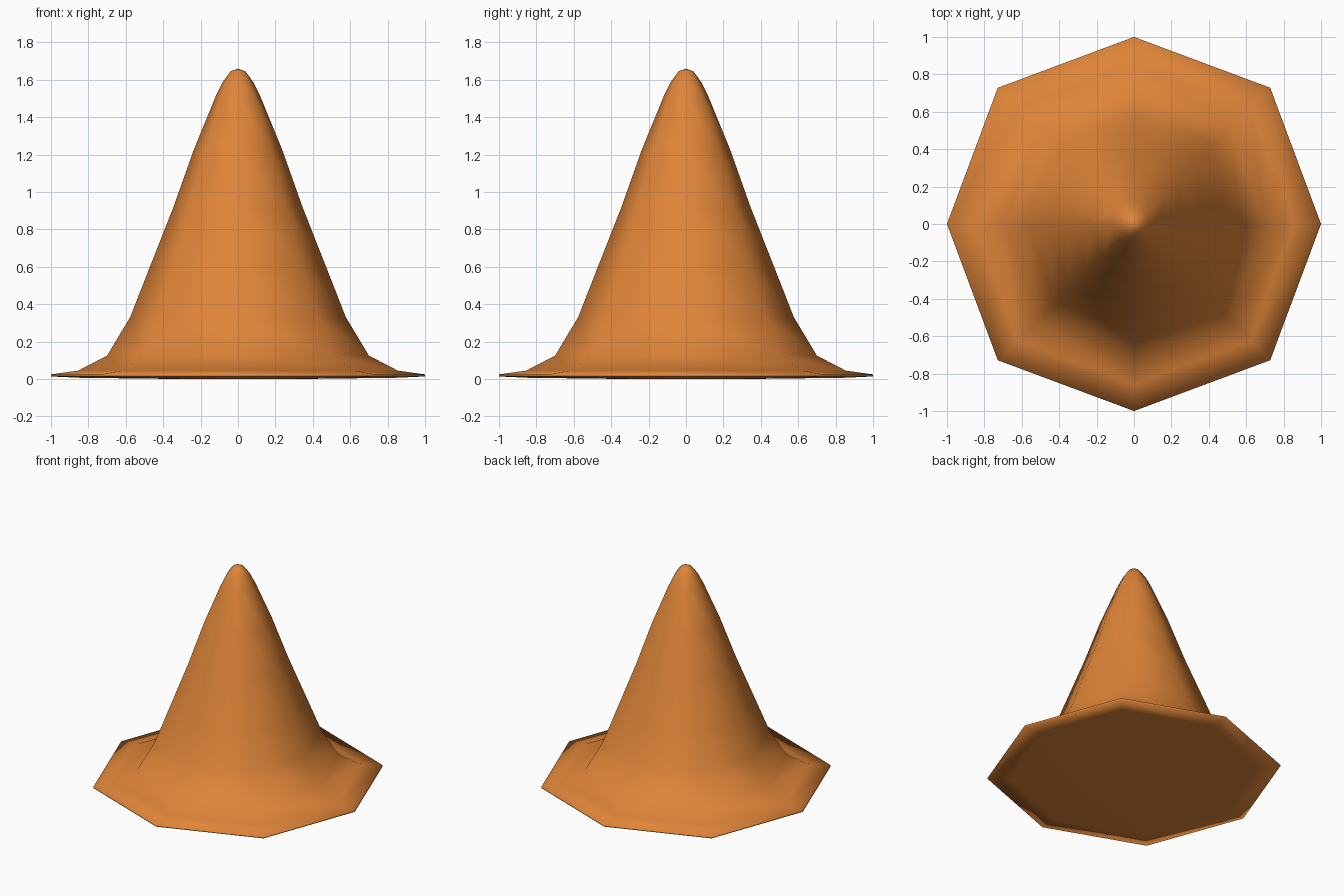
import bpy, bmesh, math

cube = bpy.data.objects.get("Cube")
if cube:
    bpy.data.objects.remove(cube)

SIDES = 8

# One flat colour
orange = bpy.data.materials.new("orange")
orange.use_nodes = True
colour = (0.74, 0.235, 0.04, 1)
orange.diffuse_color = colour
orange.node_tree.nodes["Principled BSDF"].inputs["Base Color"].default_value = colour

# Radius and height, from the tip down over the flared rim and under the base
profile = [
    (0.04, 1.645), (0.08, 1.59), (0.12, 1.51), (0.235, 1.23), (0.345, 0.92),
    (0.475, 0.59), (0.577, 0.33), (0.70, 0.125), (0.855, 0.045),
    (1.0, 0.025), (1.0, 0.014), (0.85, 0.007), (0.3, 0),
]


def ring(bm, radius, z):
    """Eight points, with the diagonal corners a little further out."""
    points = []
    for i in range(SIDES):
        a = math.tau * i / SIDES
        r = radius * (1.03 if i % 2 else 1)
        points.append(bm.verts.new((r * math.cos(a), r * math.sin(a), z)))
    return points


def lathe(name, profile, tip_z, material):
    bm = bmesh.new()
    rings = [ring(bm, r, z) for r, z in profile]
    tip = bm.verts.new((0, 0, tip_z))
    for i in range(SIDES):
        j = (i + 1) % SIDES
        bm.faces.new((tip, rings[0][i], rings[0][j]))
        for upper, lower in zip(rings, rings[1:]):
            bm.faces.new((upper[i], lower[i], lower[j], upper[j]))
    bm.faces.new(rings[-1][::-1])
    bmesh.ops.recalc_face_normals(bm, faces=bm.faces)
    for face in bm.faces:
        face.smooth = True
    mesh = bpy.data.meshes.new(name)
    bm.to_mesh(mesh)
    bm.free()
    mesh.materials.append(material)
    obj = bpy.data.objects.new(name, mesh)
    bpy.context.collection.objects.link(obj)
    return obj


# Tapered cone body with its flared octagonal base
lathe("cone", profile, 1.66, orange)
